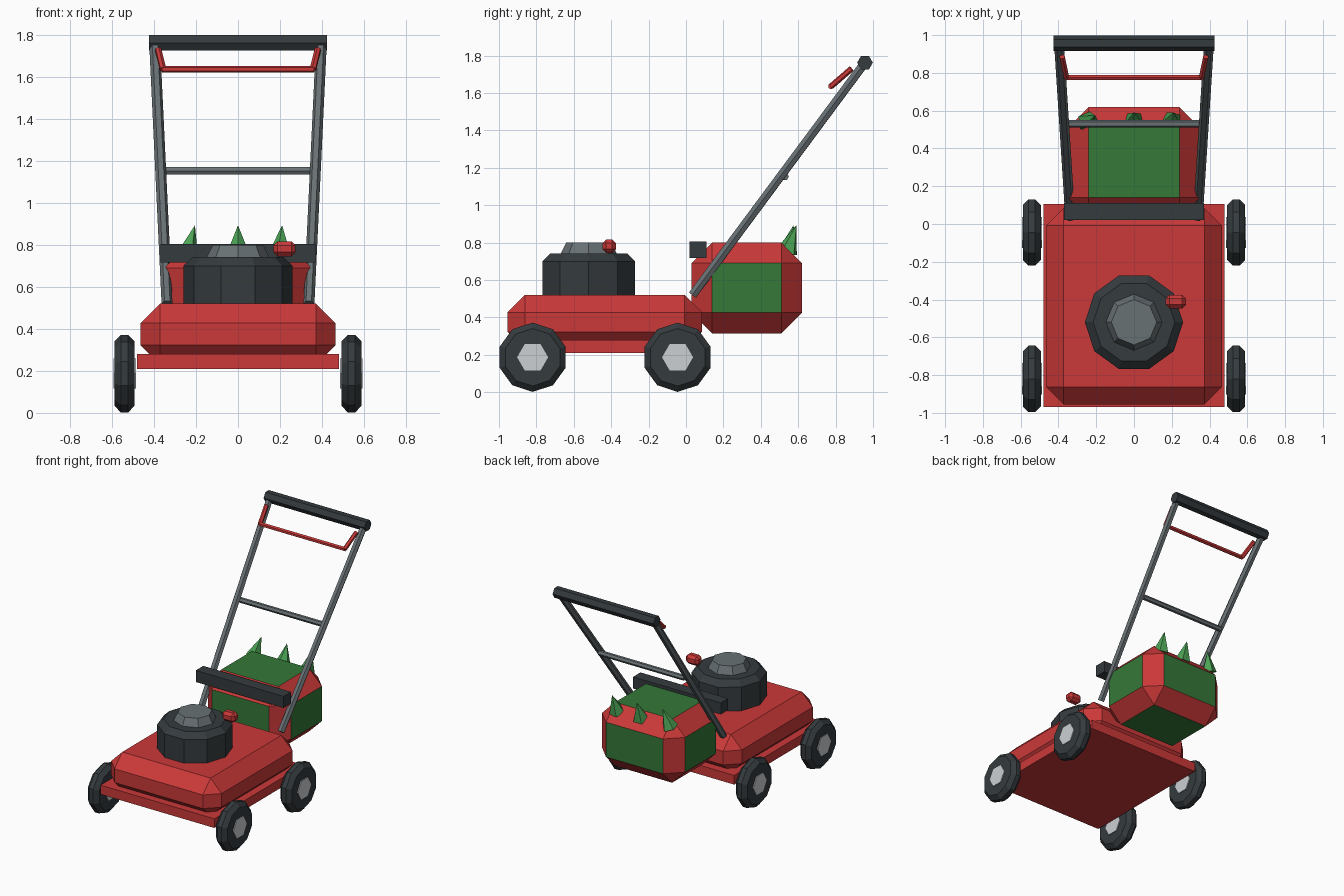
import bpy, bmesh, math
from mathutils import Vector, Matrix

if "Cube" in bpy.data.objects:
    bpy.data.objects.remove(bpy.data.objects["Cube"])


def material(name, r, g, b):
    m = bpy.data.materials.new(name)
    m.diffuse_color = (r, g, b, 1)
    m.use_nodes = True
    m.node_tree.nodes["Principled BSDF"].inputs["Base Color"].default_value = m.diffuse_color
    return m


RED = material("red_paint", 0.60, 0.04, 0.04)
DARK = material("dark_plastic", 0.035, 0.043, 0.048)
GREY = material("tube_grey", 0.14, 0.165, 0.175)
LIGHT = material("hub_grey", 0.60, 0.63, 0.65)
GREEN = material("bag_green", 0.035, 0.19, 0.04)
GRASS = material("grass_green", 0.07, 0.36, 0.09)


def finish(name, bm, mats, bevel):
    me = bpy.data.meshes.new(name)
    bm.to_mesh(me)
    bm.free()
    ob = bpy.data.objects.new(name, me)
    bpy.context.collection.objects.link(ob)
    for m in mats:
        me.materials.append(m)
    if bevel:
        mod = ob.modifiers.new("chamfer", 'BEVEL')
        mod.width = bevel
        mod.segments = 1
        mod.limit_method = 'ANGLE'
        mod.angle_limit = math.radians(60)
        if len(mats) > 1:
            mod.material = 1
    return ob


def box(name, lo, hi, mats, bevel=0):
    lo, hi = Vector(lo), Vector(hi)
    bm = bmesh.new()
    bmesh.ops.create_cube(bm, size=1, matrix=Matrix.Translation((lo + hi) / 2)
                          @ Matrix.Diagonal((*(hi - lo), 1)))
    return finish(name, bm, mats, bevel)


def rod(name, a, b, r, sides, mat, r2=None, spin=0, bevel=0):
    """Prism or cone between two points."""
    a, b = Vector(a), Vector(b)
    d = b - a
    rot = Matrix.Identity(4)
    if d.xy.length > 1e-4:
        rot = d.to_track_quat('Z', 'Y').to_matrix().to_4x4()
    bm = bmesh.new()
    bmesh.ops.create_cone(
        bm, cap_ends=True, segments=sides, radius1=r, radius2=r if r2 is None else r2,
        depth=d.length, matrix=Matrix.Translation((a + b) / 2) @ rot
        @ Matrix.Rotation(math.radians(spin), 4, 'Z'))
    return finish(name, bm, [mat], bevel)


# Deck and skirt
box("deck", (-0.465, -0.955, 0.23), (0.465, 0.085, 0.52), [RED], 0.093)
box("deck_skirt", (-0.48, -0.97, 0.21), (0.48, 0.105, 0.28), [RED])

# Engine, cap and starter grip
rod("engine", (0, -0.52, 0.46), (0, -0.52, 0.742), 0.26, 10, DARK, spin=90, bevel=0.042)
rod("engine_cap", (0, -0.52, 0.73), (0, -0.52, 0.80), 0.155, 8, GREY, r2=0.12)
box("starter_grip", (0.168, -0.447, 0.745), (0.275, -0.375, 0.817), [RED], 0.02)

# Wheels with hubs on both faces
for side, s in (("left", -1), ("right", 1)):
    for end, y in (("front", -0.82), ("rear", -0.045)):
        rod(f"{end}_{side}_tyre", (s * 0.493, y, 0.187), (s * 0.588, y, 0.187),
            0.185, 10, DARK, bevel=0.03)
        rod(f"{end}_{side}_hub", (s * 0.486, y, 0.187), (s * 0.594, y, 0.187),
            0.083, 6, LIGHT, spin=90)

# Grass bag: green panels with a red frame on the chamfers
box("grass_bag", (-0.35, 0.03, 0.315), (0.35, 0.62, 0.80), [GREEN, RED], 0.11)
box("bag_mount_bar", (-0.37, 0.02, 0.717), (0.37, 0.11, 0.805), [DARK])

# Grass tufts
for i, (xb, xt, yt) in enumerate(((-0.245, -0.205, 0.575), (0, 0, 0.59), (0.2, 0.21, 0.59))):
    rod(f"grass_tuft_{i + 1}", (xb, 0.54, 0.75), (xt, yt, 0.893), 0.058, 5, GRASS, r2=0)

# Handle frame and safety lever arms
for side, s in (("left", -1), ("right", 1)):
    rod(f"{side}_handle_tube", (s * 0.338, 0.035, 0.52), (s * 0.397, 0.955, 1.76),
        0.026, 6, GREY, spin=90)
    rod(f"{side}_lever_arm", (s * 0.38, 0.885, 1.73), (s * 0.357, 0.775, 1.635),
        0.016, 6, RED)
rod("handle_crossbar", (-0.36, 0.53, 1.153), (0.36, 0.53, 1.153), 0.02, 6, GREY, spin=90)
rod("handle_grip", (-0.425, 0.957, 1.762), (0.425, 0.957, 1.762), 0.042, 6, DARK, spin=90)
rod("safety_lever_bar", (-0.362, 0.775, 1.636), (0.362, 0.775, 1.636), 0.016, 6, RED)
